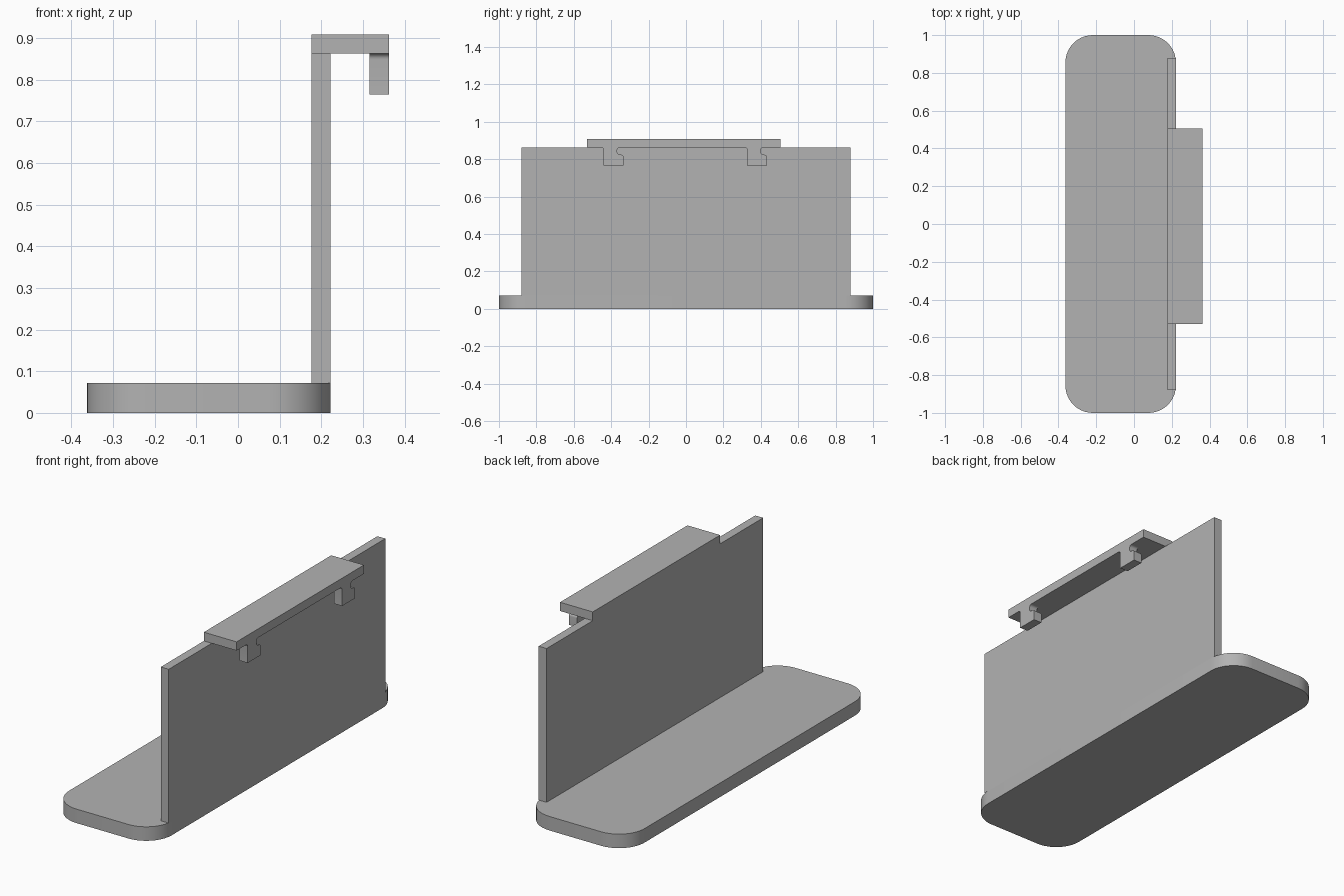
import bpy
import bmesh
from math import sin, cos, pi
from mathutils import Vector

if "Cube" in bpy.data.objects:
    bpy.data.objects.remove(bpy.data.objects["Cube"])

# One plain grey for the whole model
GREY = (0.45, 0.45, 0.45, 1)
grey = bpy.data.materials.new("plain grey")
grey.use_nodes = True
grey.diffuse_color = GREY
grey.node_tree.nodes["Principled BSDF"].inputs["Base Color"].default_value = GREY


def rounded(corners, steps=10):
    """Turn square corners (u, v, radius) into an outline with arcs."""
    outline = []
    for i, (u, v, r) in enumerate(corners):
        p = Vector((u, v))
        if r == 0:
            outline.append(p)
            continue
        a = (Vector(corners[i - 1][:2]) - p).normalized() * r
        b = (Vector(corners[(i + 1) % len(corners)][:2]) - p).normalized() * r
        for k in range(steps + 1):
            t = k / steps * pi / 2
            outline.append(p + a + b - b * cos(t) - a * sin(t))
    return outline


def extrude(name, outline, place, depth):
    """Fill an outline, placed in space by a function, and extrude it."""
    bm = bmesh.new()
    face = bm.faces.new([bm.verts.new(place(p.x, p.y)) for p in outline])
    result = bmesh.ops.extrude_face_region(bm, geom=[face])
    moved = [g for g in result["geom"] if isinstance(g, bmesh.types.BMVert)]
    bmesh.ops.translate(bm, verts=moved, vec=depth)
    bmesh.ops.remove_doubles(bm, verts=bm.verts, dist=1e-5)
    bmesh.ops.recalc_face_normals(bm, faces=bm.faces)
    mesh = bpy.data.meshes.new(name)
    bm.to_mesh(mesh)
    bm.free()
    mesh.materials.append(grey)
    obj = bpy.data.objects.new(name, mesh)
    bpy.context.collection.objects.link(obj)
    bpy.ops.object.select_all(action="DESELECT")
    obj.select_set(True)
    bpy.context.view_layer.objects.active = obj
    bpy.ops.object.shade_smooth_by_angle(angle=pi / 6)
    return obj


def slab(name, x0, x1, y0, y1, z0, z1, radius=0):
    corners = [(x0, y0, radius), (x1, y0, radius), (x1, y1, radius), (x0, y1, radius)]
    return extrude(name, rounded(corners), lambda u, v: (u, v, z0), (0, 0, z1 - z0))


BACK, FRONT = 0.177, 0.222    # panel faces
TIP = 0.363                   # outer edge of the ledge
BASE_TOP, PANEL_TOP, TOP = 0.072, 0.863, 0.908

# Rounded foot, upright panel and overhanging ledge
slab("base_plate", -TIP, FRONT, -1, 1, 0, BASE_TOP, 0.145)
slab("upright_panel", BACK, FRONT, -0.88, 0.88, BASE_TOP, PANEL_TOP)
slab("top_ledge", BACK, TIP, -0.53, 0.505, PANEL_TOP, TOP)

# Two hooks under the ledge, each with a sideways lip and filleted neck
FILLET, LIP_TOP, HOOK_END = 0.014, 0.824, 0.765
for name, y in (("right_hook", -0.44), ("left_hook", 0.327)):
    neck, lip = y + 0.072, y + 0.106
    profile = [
        (y - FILLET, PANEL_TOP, 0), (y, PANEL_TOP, FILLET),
        (y, HOOK_END, 0), (lip, HOOK_END, 0),
        (lip, LIP_TOP, FILLET), (neck, LIP_TOP, FILLET),
        (neck, PANEL_TOP, FILLET), (neck + FILLET, PANEL_TOP, 0),
    ]
    extrude(name, rounded(profile, 6), lambda u, v: (0.316, u, v), (TIP - 0.316, 0, 0))
